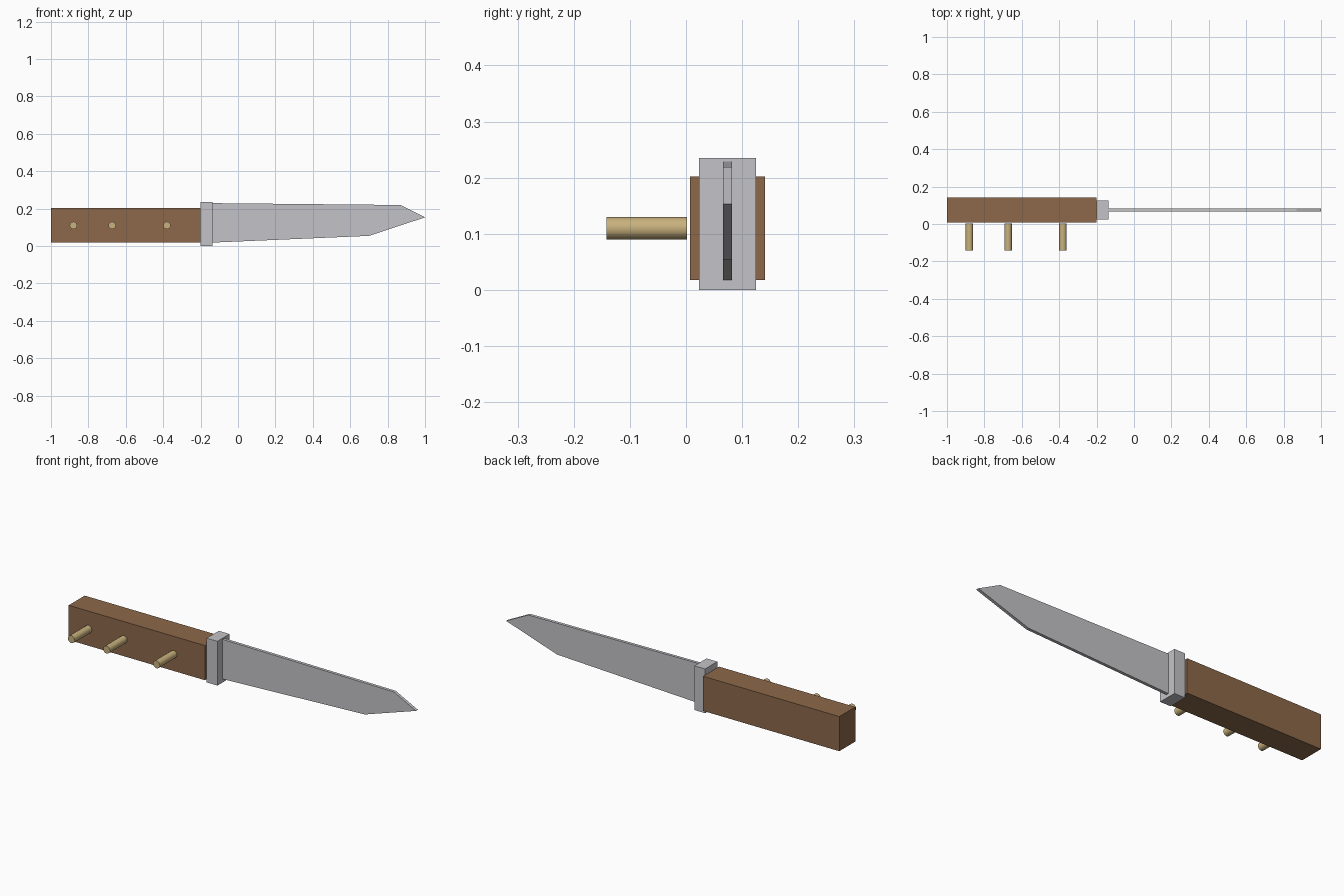
import bpy, bmesh, math

if "Cube" in bpy.data.objects:
    bpy.data.objects.remove(bpy.data.objects["Cube"])


def material(name, rgb):
    m = bpy.data.materials.new(name)
    m.diffuse_color = (*rgb, 1)
    m.use_nodes = True
    m.node_tree.nodes["Principled BSDF"].inputs["Base Color"].default_value = m.diffuse_color
    return m


wood = material("brown_wood", (0.262, 0.138, 0.067))
steel = material("grey_steel", (0.552, 0.552, 0.578))
brass = material("pale_brass", (0.578, 0.440, 0.205))


def prism(name, profile, y0, y1, mat):
    """Extrude an (x, z) outline from y0 to y1."""
    bm = bmesh.new()
    face = bm.faces.new([bm.verts.new((x, y0, z)) for x, z in profile])
    ext = bmesh.ops.extrude_face_region(bm, geom=[face])
    verts = [v for v in ext["geom"] if isinstance(v, bmesh.types.BMVert)]
    bmesh.ops.translate(bm, verts=verts, vec=(0, y1 - y0, 0))
    bmesh.ops.recalc_face_normals(bm, faces=bm.faces)
    mesh = bpy.data.meshes.new(name)
    bm.to_mesh(mesh)
    bm.free()
    mesh.materials.append(mat)
    obj = bpy.data.objects.new(name, mesh)
    bpy.context.collection.objects.link(obj)


def box(name, x, y, z, mat):
    prism(name, [(x[0], z[0]), (x[1], z[0]), (x[1], z[1]), (x[0], z[1])], *y, mat)


# Handle and guard
box("handle", (-1, -0.2), (0.007, 0.141), (0.018, 0.202), wood)
box("guard", (-0.2, -0.137), (0.023, 0.125), (0, 0.235), steel)

# Blade with angled tip
prism("blade", [(-0.14, 0.018), (0.70, 0.054), (1, 0.153), (0.87, 0.219), (-0.14, 0.229)],
      0.066, 0.082, steel)

# Rivet pins standing out in front of the handle
for i, x in enumerate((-0.88, -0.673, -0.38)):
    bpy.ops.mesh.primitive_cylinder_add(vertices=16, radius=0.02, depth=0.144,
                                        location=(x, -0.07, 0.11),
                                        rotation=(math.pi / 2, 0, 0))
    pin = bpy.context.object
    pin.name = f"rivet_pin_{i + 1}"
    pin.data.materials.append(brass)
    bpy.ops.object.shade_smooth_by_angle(angle=math.radians(40))
